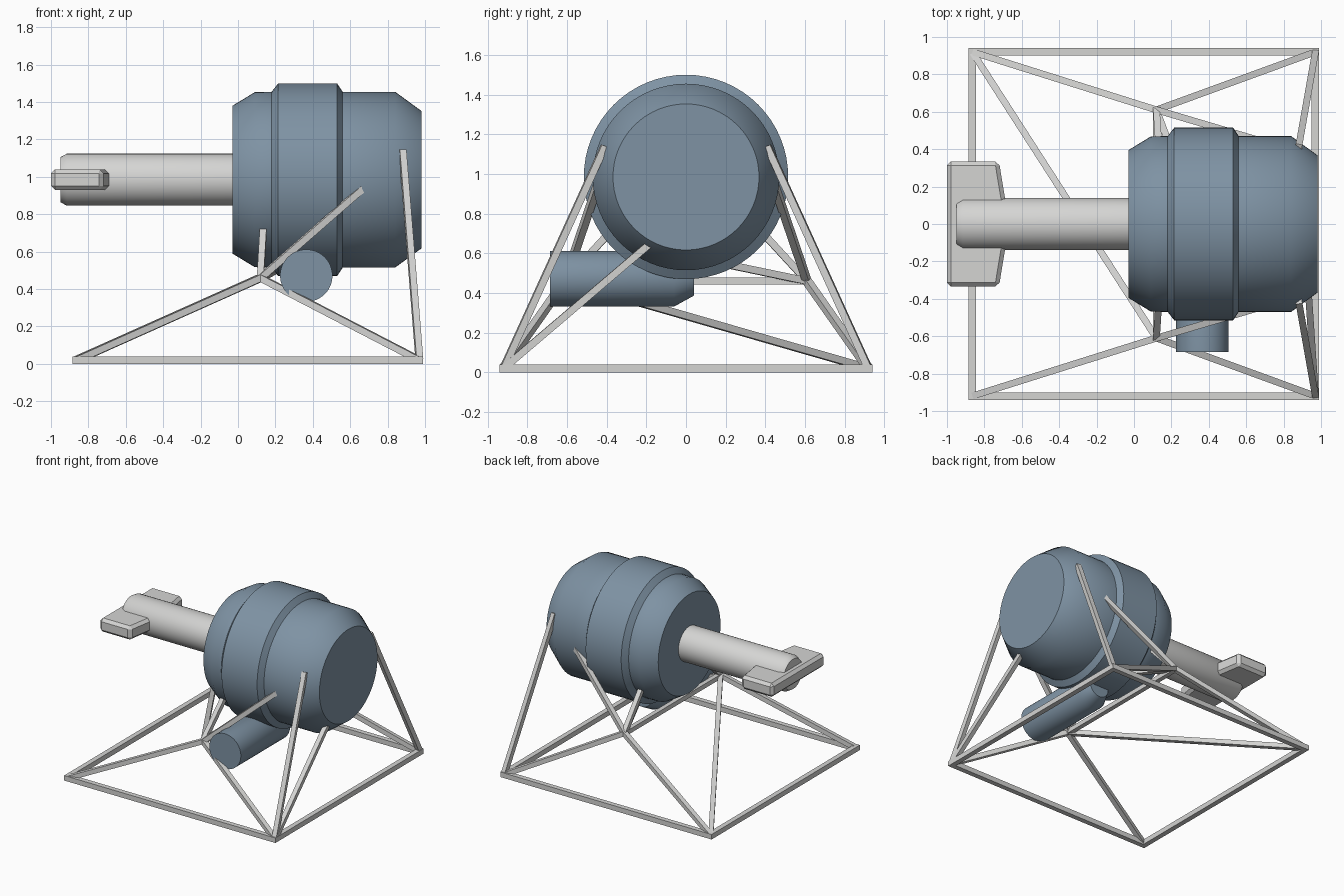
import bpy, bmesh, math
from mathutils import Vector, Matrix

cube = bpy.data.objects.get("Cube")
if cube:
    bpy.data.objects.remove(cube, do_unlink=True)


def material(name, rgb):
    mat = bpy.data.materials.new(name)
    mat.use_nodes = True
    mat.diffuse_color = (*rgb, 1)
    mat.node_tree.nodes["Principled BSDF"].inputs["Base Color"].default_value = (*rgb, 1)
    return mat


SLATE = material("slate blue", (0.21, 0.29, 0.37))
GREY = material("light grey", (0.66, 0.66, 0.65))
AXIS_Z = 0.985


def finish(name, bm, mat, smooth=None):
    bmesh.ops.recalc_face_normals(bm, faces=bm.faces)
    mesh = bpy.data.meshes.new(name)
    bm.to_mesh(mesh)
    bm.free()
    obj = bpy.data.objects.new(name, mesh)
    bpy.context.collection.objects.link(obj)
    mesh.materials.append(mat)
    if smooth:
        bpy.ops.object.select_all(action='DESELECT')
        obj.select_set(True)
        bpy.context.view_layer.objects.active = obj
        bpy.ops.object.shade_smooth_by_angle(angle=math.radians(smooth))
    return obj


def lathe(name, profile, centre, axis, mat, smooth, sides=64):
    """Closed solid of revolution; profile is (distance along axis, radius)."""
    bm = bmesh.new()
    turn = Vector((0, 0, 1)).rotation_difference(Vector(axis)).to_matrix()
    rings = []
    for dist, radius in profile:
        ring = []
        for i in range(sides):
            a = math.tau * i / sides
            p = Vector((radius * math.cos(a), radius * math.sin(a), dist))
            ring.append(bm.verts.new(turn @ p + Vector(centre)))
        rings.append(ring)
    for low, high in zip(rings, rings[1:]):
        for i in range(sides):
            j = (i + 1) % sides
            bm.faces.new((low[i], low[j], high[j], high[i]))
    bm.faces.new(rings[0])
    bm.faces.new(rings[-1])
    return finish(name, bm, mat, smooth)


def beam(name, start, end, width=0.036, extend=0.0):
    """Square bar between two points."""
    start, end = Vector(start), Vector(end)
    line = end - start
    bm = bmesh.new()
    bmesh.ops.create_cube(bm, size=1)
    bm.transform(Matrix.Translation((start + end) / 2)
                 @ line.to_track_quat('Z', 'Y').to_matrix().to_4x4()
                 @ Matrix.Diagonal((width, width, line.length + 2 * extend, 1)))
    return finish(name, bm, GREY)


# Main drum with raised belt
lathe("drum", [(-0.03, 0.395), (0.09, 0.468), (0.18, 0.47), (0.215, 0.515),
               (0.53, 0.515), (0.56, 0.47), (0.84, 0.47), (0.98, 0.368)],
      (0, 0, AXIS_Z), (1, 0, 0), SLATE, 50)

# Barrel with chamfered muzzle
lathe("barrel", [(-0.95, 0.12), (-0.915, 0.139), (0.0, 0.139)],
      (0, 0, AXIS_Z), (1, 0, 0), GREY, 40)

# Side canister under the drum
lathe("canister", [(-0.685, 0.14), (-0.06, 0.14), (0.04, 0.085)],
      (0.365, 0, 0.472), (0, 1, 0), SLATE, 40, 48)

# Crossbar at the muzzle
bm = bmesh.new()
half = [(-1.0, 0.335), (-0.722, 0.335), (-0.69, 0.14)]
outline = half + [(x, -y) for x, y in reversed(half)]
base = bm.faces.new([bm.verts.new((x, y, AXIS_Z - 0.055)) for x, y in outline])
top = bmesh.ops.extrude_face_region(bm, geom=[base])["geom"]
bmesh.ops.translate(bm, vec=(0, 0, 0.11),
                    verts=[v for v in top if isinstance(v, bmesh.types.BMVert)])
crossbar = finish("crossbar", bm, GREY)
bevel = crossbar.modifiers.new("edge bevel", 'BEVEL')
bevel.width = 0.022
bevel.segments = 1
bevel.limit_method = 'ANGLE'

# Base frame corners and side nodes
LEFT, RIGHT, DEPTH, FLOOR = -0.865, 0.97, 0.92, 0.02
for side, label in ((-1, "front"), (1, "back")):
    rear = (LEFT, side * DEPTH, FLOOR)
    fore = (RIGHT, side * DEPTH, FLOOR)
    node = (0.12, side * 0.61, 0.46)
    beam(label + "_base_rail", rear, fore, 0.04, 0.02)
    beam(label + "_strut_to_muzzle_corner", rear, node)
    beam(label + "_strut_to_drum_corner", fore, node)
    beam(label + "_drum_leg", fore, (0.88, side * 0.41, 1.14))
    beam(label + "_drum_brace", node, (0.71, side * 0.435, 0.975))
    beam(label + "_short_brace", node, (0.135, side * 0.38, 0.71))

for x, label in ((LEFT, "muzzle"), (RIGHT, "drum")):
    beam(label + "_end_rail", (x, -DEPTH, FLOOR), (x, DEPTH, FLOOR), 0.04, 0.02)

# Cross members
beam("node_crossbeam", (0.12, -0.61, 0.46), (0.12, 0.61, 0.46))
beam("floor_diagonal", (0.12, -0.61, 0.46), (LEFT, DEPTH, FLOOR))
beam("drum_underside_brace", (RIGHT, -DEPTH, FLOOR), (0.92, -0.18, 0.65))
beam("canister_brace", (0.12, 0.61, 0.46), (0.32, 0.08, 0.57))
